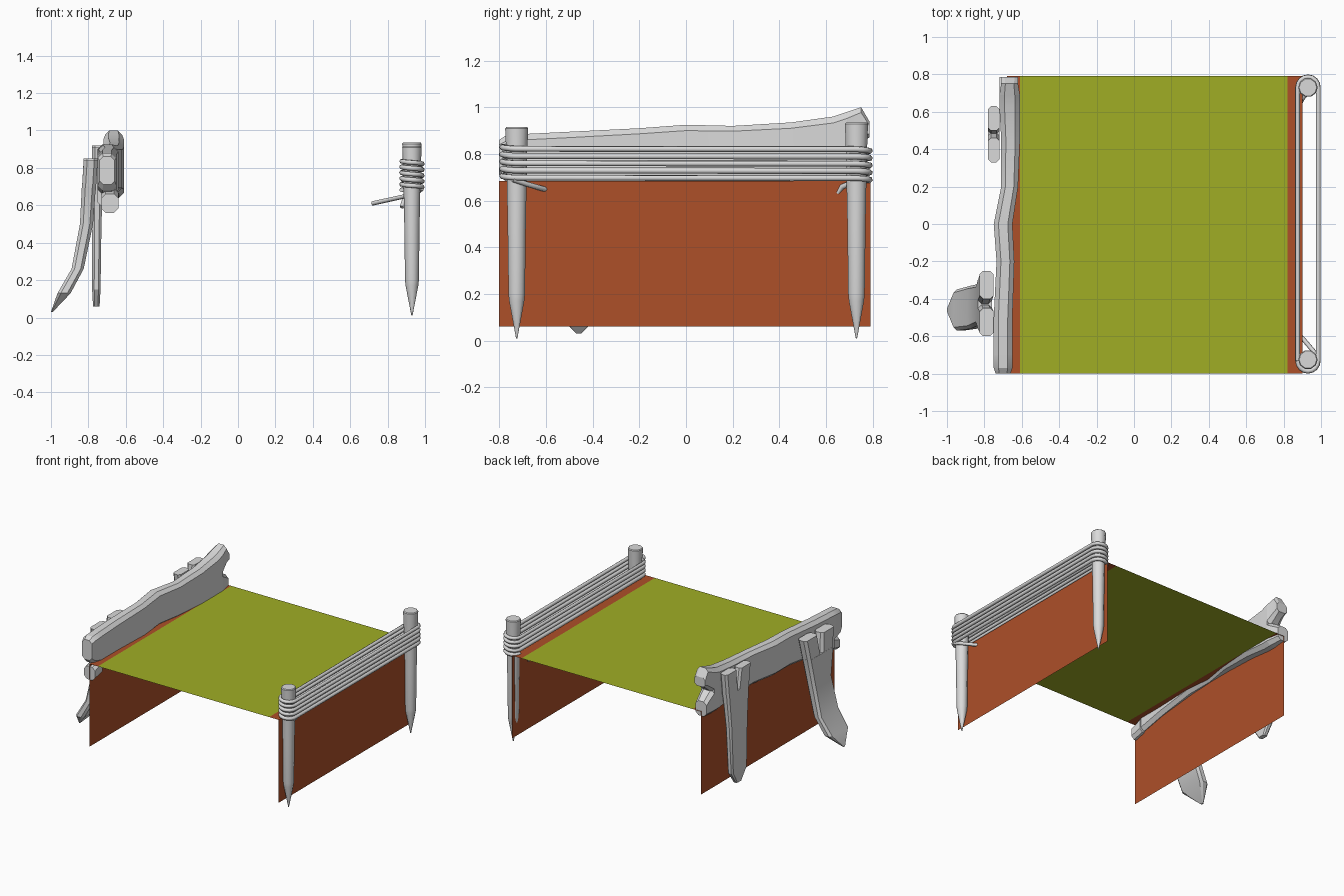
import bpy, bmesh, math
from mathutils import Vector

cube = bpy.data.objects.get("Cube")
if cube:
    bpy.data.objects.remove(cube, do_unlink=True)


def material(name, rgb):
    m = bpy.data.materials.new(name)
    m.use_nodes = True
    m.diffuse_color = (*rgb, 1)
    m.node_tree.nodes["Principled BSDF"].inputs["Base Color"].default_value = (*rgb, 1)
    return m


GREY = material("pale_grey", (0.7, 0.7, 0.7))
GREEN = material("olive_green", (0.35, 0.42, 0.018))
RUST = material("rust_orange", (0.42, 0.08, 0.022))


def finish(bm, name, mats, angle=None):
    """Turn a bmesh into an object, smooth below the given angle."""
    me = bpy.data.meshes.new(name)
    bm.to_mesh(me)
    bm.free()
    ob = bpy.data.objects.new(name, me)
    bpy.context.collection.objects.link(ob)
    for m in mats:
        me.materials.append(m)
    if angle:
        bpy.ops.object.select_all(action="DESELECT")
        ob.select_set(True)
        bpy.context.view_layer.objects.active = ob
        bpy.ops.object.shade_smooth_by_angle(angle=math.radians(angle))
    return ob


def skin(bm, rings):
    """Bridge successive rings of points and cap both ends."""
    rows = [[bm.verts.new(p) for p in ring] for ring in rings]
    for a, b in zip(rows, rows[1:]):
        for i in range(len(a)):
            j = (i + 1) % len(a)
            bm.faces.new((a[i], a[j], b[j], b[i]))
    bm.faces.new(rows[0])
    bm.faces.new(rows[-1])
    bmesh.ops.recalc_face_normals(bm, faces=bm.faces)


def chamfered(u0, u1, v0, v1):
    """Rectangle with cut corners."""
    c = 0.25 * min(u1 - u0, v1 - v0)
    return [(u0 + c, v0), (u1 - c, v0), (u1, v0 + c), (u1, v1 - c),
            (u1 - c, v1), (u0 + c, v1), (u0, v1 - c), (u0, v0 + c)]


def timber(name, pieces, along):
    """Rough timber; each piece lists (position, u0, u1, v0, v1) sections."""
    bm = bmesh.new()
    for sections in pieces:
        rings = []
        for t, *box in sections:
            pts = chamfered(*box)
            rings.append([(u, t, v) if along == "Y" else (u, v, t) for u, v in pts])
        skin(bm, rings)
    return finish(bm, name, [GREY], 28)


# Cloth: flat top with two hanging sides, green in the middle
bm = bmesh.new()
profile = [(0.9, 0.06), (0.9, 0.685), (0.82, 0.685), (-0.61, 0.685), (-0.68, 0.685), (-0.68, 0.06)]
rows = [[bm.verts.new((x, y, z)) for y in (-0.8, 0.79)] for x, z in profile]
for i, (a, b) in enumerate(zip(rows, rows[1:])):
    f = bm.faces.new((a[0], a[1], b[1], b[0]))
    f.material_index = 1 if i == 2 else 0
finish(bm, "cloth", [RUST, GREEN])

# Sharpened posts
for name, y, top in (("front_post", -0.725, 0.915), ("back_post", 0.73, 0.935)):
    bm = bmesh.new()
    rings = []
    for z, r in ((0.01, 0.003), (0.17, 0.034), (0.2, 0.037), (0.5, 0.041),
                 (0.8, 0.047), (top - 0.006, 0.052), (top, 0.047)):
        rings.append([(0.93 + r * math.cos(k * math.pi / 5), y + r * math.sin(k * math.pi / 5), z)
                      for k in range(10)])
    skin(bm, rings)
    finish(bm, name, [GREY], 40)


# Rope wound round both posts
def rope(name, points, radius):
    cu = bpy.data.curves.new(name, "CURVE")
    cu.dimensions = "3D"
    cu.bevel_depth = radius
    cu.bevel_resolution = 1
    cu.use_fill_caps = True
    s = cu.splines.new("POLY")
    s.points.add(len(points) - 1)
    for p, co in zip(s.points, points):
        p.co = (*co, 1)
    s.use_smooth = True
    cu.materials.append(GREY)
    ob = bpy.data.objects.new(name, cu)
    bpy.context.collection.objects.link(ob)


coil = []
TURNS, STEPS = 5, 8
for turn in range(TURNS):
    for end, start in ((-1, math.pi), (1, 0)):
        for k in range(STEPS + 1):
            a = start + math.pi * k / STEPS
            half = 0 if end < 0 else 0.5
            z = 0.836 - 0.031 * (turn + half + 0.45 * k / STEPS)
            coil.append((0.93 + 0.055 * math.cos(a), end * 0.73 + 0.057 * math.sin(a), z))
rope("wound_rope", coil, 0.013)
rope("front_rope_tail", [(0.985, -0.74, 0.69), (0.96, -0.68, 0.67),
                         (0.9, -0.61, 0.65), (0.72, -0.45, 0.61)], 0.012)
rope("back_rope_tail", [(0.96, 0.74, 0.69), (0.9, 0.67, 0.66), (0.875, 0.62, 0.59)], 0.012)

# Rough rail with split ends
timber("side_rail", [
    [(-0.7, -0.75, -0.65, 0.59, 0.885), (-0.5, -0.75, -0.65, 0.63, 0.895),
     (-0.2, -0.735, -0.64, 0.66, 0.91), (0, -0.75, -0.65, 0.67, 0.925),
     (0.2, -0.71, -0.62, 0.67, 0.92), (0.45, -0.71, -0.61, 0.66, 0.935),
     (0.63, -0.72, -0.61, 0.64, 0.96), (0.69, -0.72, -0.61, 0.64, 0.98)],
    [(-0.7, -0.75, -0.65, 0.66, 0.885), (-0.77, -0.75, -0.65, 0.68, 0.88),
     (-0.8, -0.74, -0.66, 0.71, 0.86)],
    [(-0.7, -0.73, -0.64, 0.58, 0.69), (-0.79, -0.73, -0.64, 0.56, 0.66)],
    [(0.69, -0.72, -0.61, 0.8, 0.98), (0.75, -0.71, -0.62, 0.85, 1.0), (0.785, -0.71, -0.62, 0.87, 0.94)],
    [(0.69, -0.72, -0.61, 0.64, 0.82), (0.785, -0.72, -0.63, 0.65, 0.76)],
], "Y")

# Bent front prop and straight back prop, each forked at the top
timber("front_prop", [
    [(0.03, -1.0, -0.99, -0.47, -0.45), (0.13, -0.965, -0.895, -0.57, -0.35),
     (0.26, -0.89, -0.825, -0.56, -0.33), (0.5, -0.845, -0.775, -0.54, -0.32),
     (0.7, -0.835, -0.76, -0.58, -0.28)],
    [(0.68, -0.835, -0.76, -0.575, -0.43), (0.84, -0.825, -0.75, -0.6, -0.45)],
    [(0.68, -0.835, -0.76, -0.43, -0.285), (0.85, -0.825, -0.75, -0.4, -0.25)],
], "Z")
timber("back_prop", [
    [(0.06, -0.775, -0.74, 0.44, 0.5), (0.15, -0.78, -0.735, 0.38, 0.56),
     (0.5, -0.78, -0.73, 0.37, 0.58), (0.76, -0.78, -0.72, 0.35, 0.61)],
    [(0.74, -0.78, -0.72, 0.35, 0.49), (0.91, -0.78, -0.72, 0.33, 0.46)],
    [(0.74, -0.78, -0.72, 0.48, 0.61), (0.92, -0.78, -0.72, 0.5, 0.63)],
], "Z")
